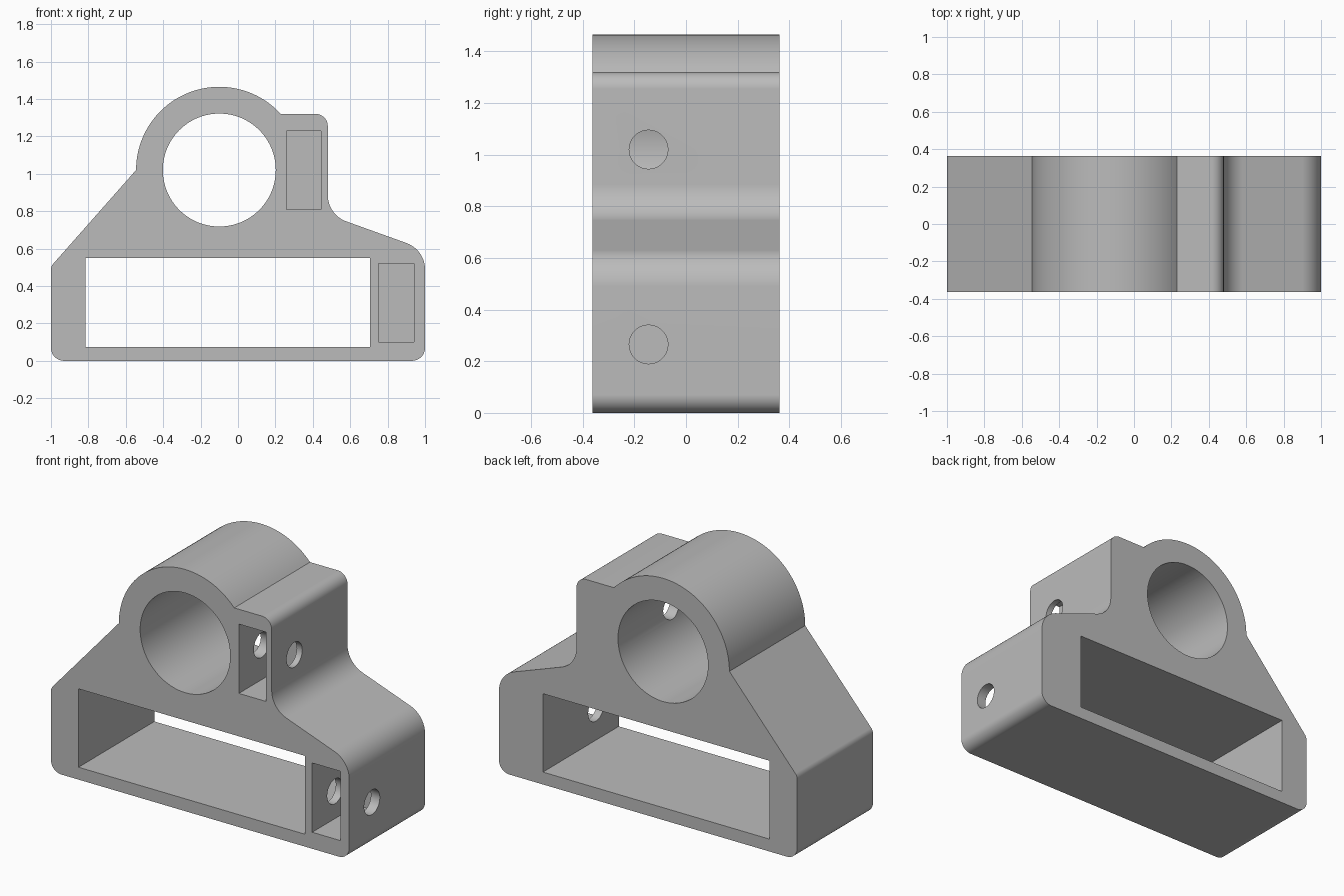
import bpy, bmesh, math
from mathutils import Vector, Matrix

if "Cube" in bpy.data.objects:
    bpy.data.objects.remove(bpy.data.objects["Cube"], do_unlink=True)

HALF = 0.363                      # half depth of the bracket
BORE = Vector((-0.1, 1.02))       # bore centre in x, z
HOLE_Y = -0.145                   # bolt hole offset

grey = bpy.data.materials.new("plain_grey")
grey.use_nodes = True
colour = (0.5, 0.5, 0.5, 1)
grey.diffuse_color = colour
grey.node_tree.nodes["Principled BSDF"].inputs["Base Color"].default_value = colour


def fillet(prev, corner, nxt, radius, steps=12):
    """Points of a round that replaces a corner."""
    c = Vector(corner)
    a = (Vector(prev) - c).normalized()
    b = (Vector(nxt) - c).normalized()
    half = a.angle(b) / 2
    centre = c + (a + b).normalized() * radius / math.sin(half)
    start = c + a * radius / math.tan(half) - centre
    end = c + b * radius / math.tan(half) - centre
    sweep = math.pi - 2 * half
    return [centre + (start * math.sin(sweep * (1 - i / steps))
                      + end * math.sin(sweep * i / steps)) / math.sin(sweep)
            for i in range(steps + 1)]


def new_object(name, bm):
    bmesh.ops.recalc_face_normals(bm, faces=bm.faces)
    mesh = bpy.data.meshes.new(name)
    bm.to_mesh(mesh)
    bm.free()
    mesh.materials.append(grey)
    obj = bpy.data.objects.new(name, mesh)
    bpy.context.collection.objects.link(obj)
    return obj


def box(name, x0, x1, y0, y1, z0, z1):
    bm = bmesh.new()
    bmesh.ops.create_cube(bm, size=1)
    bmesh.ops.scale(bm, vec=(x1 - x0, y1 - y0, z1 - z0), verts=bm.verts)
    bmesh.ops.translate(bm, vec=((x0 + x1) / 2, (y0 + y1) / 2, (z0 + z1) / 2), verts=bm.verts)
    return new_object(name, bm)


def cylinder(name, centre, radius, length, axis, sides):
    bm = bmesh.new()
    turn = Matrix.Rotation(math.pi / 2, 4, axis)
    bmesh.ops.create_cone(bm, cap_ends=True, segments=sides, radius1=radius, radius2=radius,
                          depth=length, matrix=Matrix.Translation(centre) @ turn)
    return new_object(name, bm)


# Outline: corner points with the radius of each round (0 = sharp)
corners = [((-1, 0.505), 0.05), ((-1, 0), 0.07), ((1, 0), 0.07), ((1, 0.594), 0.15),
           ((0.48, 0.781), 0.15), ((0.48, 1.32), 0.065), ((0.229, 1.32), 0)]
left_end = (-0.545, BORE.y)
outline = []
for i, (point, radius) in enumerate(corners):
    if radius:
        before = corners[i - 1][0] if i else left_end
        outline += fillet(before, point, corners[i + 1][0], radius)

# Rounded top of the ring, from the shoulder to the left slope
start = math.atan2(0.3, 0.329)
for i in range(49):
    angle = start + (math.pi - start) * i / 48
    outline.append(BORE + 0.445 * Vector((math.cos(angle), math.sin(angle))))

# Body
bm = bmesh.new()
face = bm.faces.new([bm.verts.new((p.x, -HALF, p.y)) for p in outline])
extruded = bmesh.ops.extrude_face_region(bm, geom=[face])["geom"]
bmesh.ops.translate(bm, vec=(0, 2 * HALF, 0),
                    verts=[g for g in extruded if isinstance(g, bmesh.types.BMVert)])
body = new_object("bracket_body", bm)

# Bore, window, nut pockets and bolt holes
cutters = [
    cylinder("bore_cutter", (BORE.x, 0, BORE.y), 0.302, 1, 'X', 96),
    box("window_cutter", -0.815, 0.705, -0.5, 0.5, 0.075, 0.55),
    box("upper_pocket_cutter", 0.26, 0.443, -0.5, 0.065, 0.81, 1.23),
    box("lower_pocket_cutter", 0.752, 0.94, -0.5, 0.065, 0.1, 0.52),
    cylinder("upper_hole_cutter", (0.35, HOLE_Y, BORE.y), 0.075, 0.6, 'Y', 40),
    cylinder("lower_hole_cutter", (0.85, HOLE_Y, 0.265), 0.075, 0.6, 'Y', 40),
]
bpy.ops.object.select_all(action='DESELECT')
bpy.context.view_layer.objects.active = body
body.select_set(True)
for cutter in cutters:
    mod = body.modifiers.new(cutter.name, 'BOOLEAN')
    mod.operation = 'DIFFERENCE'
    mod.solver = 'EXACT'
    mod.object = cutter
    bpy.ops.object.modifier_apply(modifier=mod.name)
    bpy.data.objects.remove(cutter, do_unlink=True)

# Smooth rounds with crisp edges
bpy.ops.object.shade_smooth_by_angle(angle=math.radians(25))
weighted = body.modifiers.new("even_normals", 'WEIGHTED_NORMAL')
weighted.keep_sharp = True
